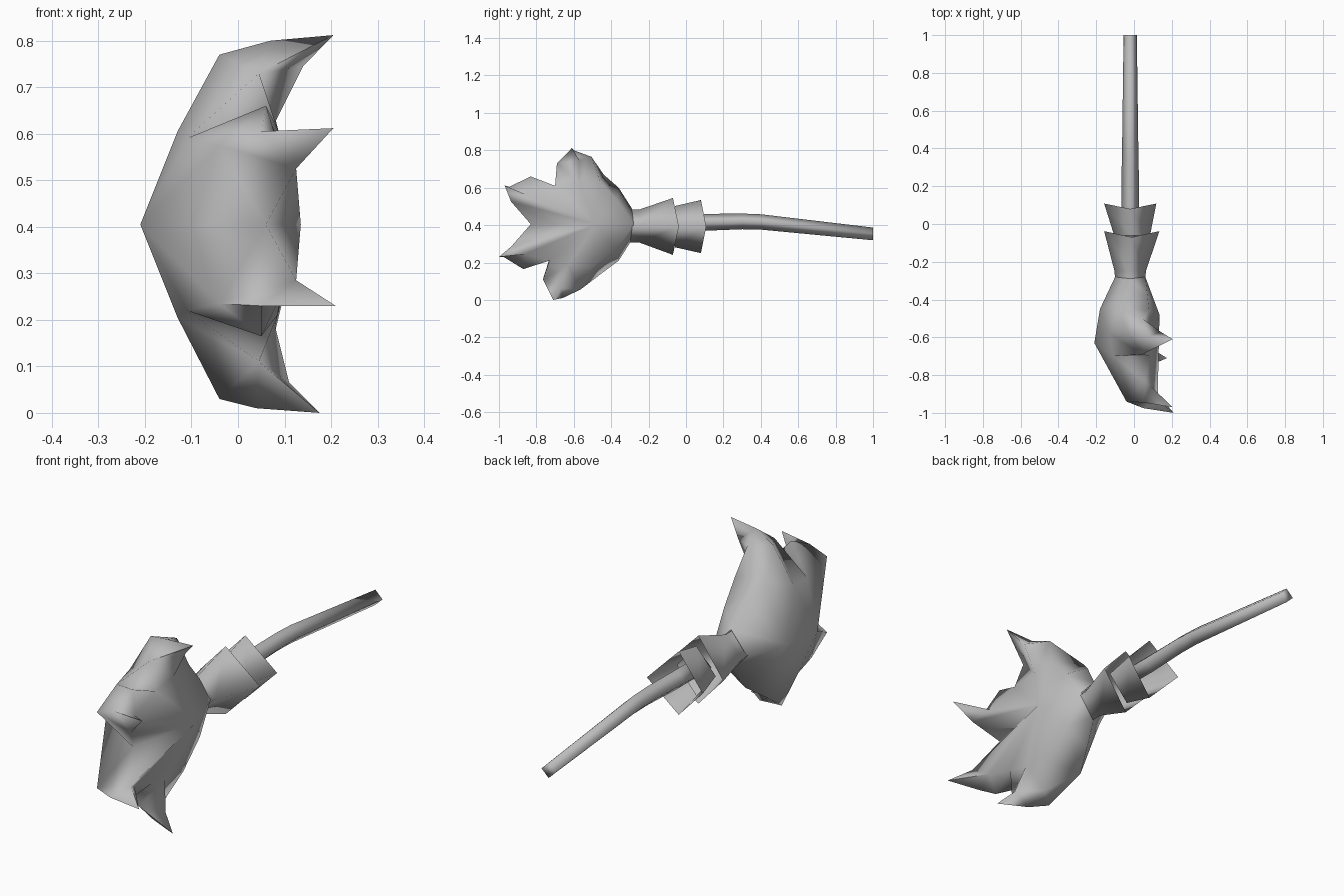
import bpy, bmesh, math

cube = bpy.data.objects.get("Cube")
if cube:
    bpy.data.objects.remove(cube, do_unlink=True)

gray = bpy.data.materials.new("plain_gray")
gray.use_nodes = True
gray.diffuse_color = (0.5, 0.5, 0.5, 1)
gray.node_tree.nodes["Principled BSDF"].inputs["Base Color"].default_value = (0.5, 0.5, 0.5, 1)


def finish(bm, name):
    bmesh.ops.recalc_face_normals(bm, faces=bm.faces)
    mesh = bpy.data.meshes.new(name)
    bm.to_mesh(mesh)
    bm.free()
    obj = bpy.data.objects.new(name, mesh)
    bpy.context.collection.objects.link(obj)
    mesh.materials.append(gray)
    bpy.ops.object.select_all(action="DESELECT")
    obj.select_set(True)
    bpy.context.view_layer.objects.active = obj
    bpy.ops.object.shade_smooth_by_angle(angle=math.radians(100))


def tube(name, sections, cap=False):
    # Four-sided loft along y; each section is (y, x, z, x radius, z radius, saddle)
    bm = bmesh.new()
    rings = []
    for y, x, z, rx, rz, saddle in sections:
        corners = [(rx, saddle, 0), (0, -saddle, rz), (-rx, saddle, 0), (0, -saddle, -rz)]
        rings.append([bm.verts.new((x + dx, y + dy, z + dz)) for dx, dy, dz in corners])
    for lo, hi in zip(rings, rings[1:]):
        for i in range(4):
            j = (i + 1) % 4
            bm.faces.new((lo[i], lo[j], hi[j], hi[i]))
    if cap:
        bm.faces.new(rings[0])
        bm.faces.new(rings[-1])
    finish(bm, name)


# Clawed hand: points on the centre line (x, y), shared by both halves
middle = 0.405
centre = {
    "back_wrist": (-.10, -.28), "back": (-.18, -.45), "ridge": (-.21, -.63),
    "cleft": (.06, -.83), "palm": (.135, -.48), "palm_wrist": (.06, -.28),
}
# Points of one half: x, y, height from the middle
half = {
    "wrist": (-.02, -.29, .085), "heel": (-.04, -.36, .195), "heel_in": (.07, -.37, .13),
    "side": (-.085, -.44, .265), "side_in": (.08, -.46, .23),
    "knuckle": (-.13, -.58, .2), "thumb": (-.04, -.56, .365),
    "thumb_side": (.05, -.505, .36), "thumb_end": (.07, -.60, .395),
    "thumb_tip": (.205, -.61, .407), "thumb_in": (.14, -.57, .34),
    "thumb_front": (.045, -.69, .325), "thumb_base": (.08, -.57, .22),
    "notch": (.085, -.70, .205), "crease": (-.11, -.70, .185),
    "finger": (.06, -.83, .255), "finger_back": (-.04, -.94, .17),
    "finger_end": (.05, -.945, .2), "finger_tip": (.205, -.97, .207),
    "finger_front": (.125, -.935, .12), "finger_in": (.09, -.86, .16),
}
# Offsets (x, y, height) that set the lower half apart
lower = {
    "side": (0, -.02, .005), "side_in": (0, -.04, 0), "knuckle": (0, -.03, 0),
    "thumb": (0, -.06, .01), "thumb_side": (-.02, -.06, -.01),
    "thumb_end": (-.03, -.06, 0), "thumb_tip": (-.03, -.1, -.002),
    "thumb_in": (-.03, -.1, 0), "thumb_front": (0, -.075, -.03),
    "thumb_base": (0, -.06, 0), "notch": (0, -.03, -.01), "crease": (0, -.03, 0),
    "finger": (-.01, -.04, -.015), "finger_end": (0, -.03, -.025),
    "finger_tip": (.005, -.03, -.032),
}
# Triangle fans: the hub first, then the points around it
fans = [
    "palm palm_wrist heel_in side_in",
    "palm notch finger_in finger_front cleft",
    "thumb_base palm side_in thumb_side thumb_in thumb_front notch palm",
    "heel_in palm_wrist wrist heel side side_in",
    "side side_in thumb_side thumb knuckle",
    "back back_wrist wrist heel side knuckle ridge",
    "knuckle thumb thumb_front crease ridge",
    "notch thumb_front crease finger finger_in",
    "thumb_end thumb_in thumb_side thumb thumb_front thumb_tip thumb_in",
    "thumb_in thumb_tip thumb_front",
    "finger_back ridge crease finger finger_end finger_front cleft ridge",
    "finger_end finger_front finger_tip finger_in finger",
    "finger_in finger_tip finger_front",
]

bm = bmesh.new()
shared = {k: bm.verts.new((x, y, middle)) for k, (x, y) in centre.items()}
for sign in (1, -1):
    pts = dict(shared)
    for k, (x, y, h) in half.items():
        dx, dy, dh = lower.get(k, (0, 0, 0)) if sign < 0 else (0, 0, 0)
        pts[k] = bm.verts.new((x + dx, y + dy, middle + sign * (h + dh)))
    for fan in fans:
        hub, *rim = [pts[k] for k in fan.split()]
        for a, b in zip(rim, rim[1:]):
            bm.faces.new((hub, a, b))
finish(bm, "clawed_hand")

# Wrist flare and cuff, open at the back
tube("wrist_flare", [(-.30, -.02, .395, .08, .088, 0), (-.25, -.02, .395, .083, .088, 0),
                     (-.054, -.012, .393, .146, .152, .016)])
tube("cuff", [(-.06, -.01, .392, .095, .11, 0), (.094, -.02, .392, .138, .142, .014)])

# Bent handle
tube("handle", [(-.08, -.02, .415, .05, .045, 0), (.1, -.02, .415, .047, .045, 0),
                (.3, -.02, .42, .045, .042, 0), (.4, -.02, .417, .043, .041, 0),
                (1, -.02, .353, .035, .034, 0)], cap=True)
